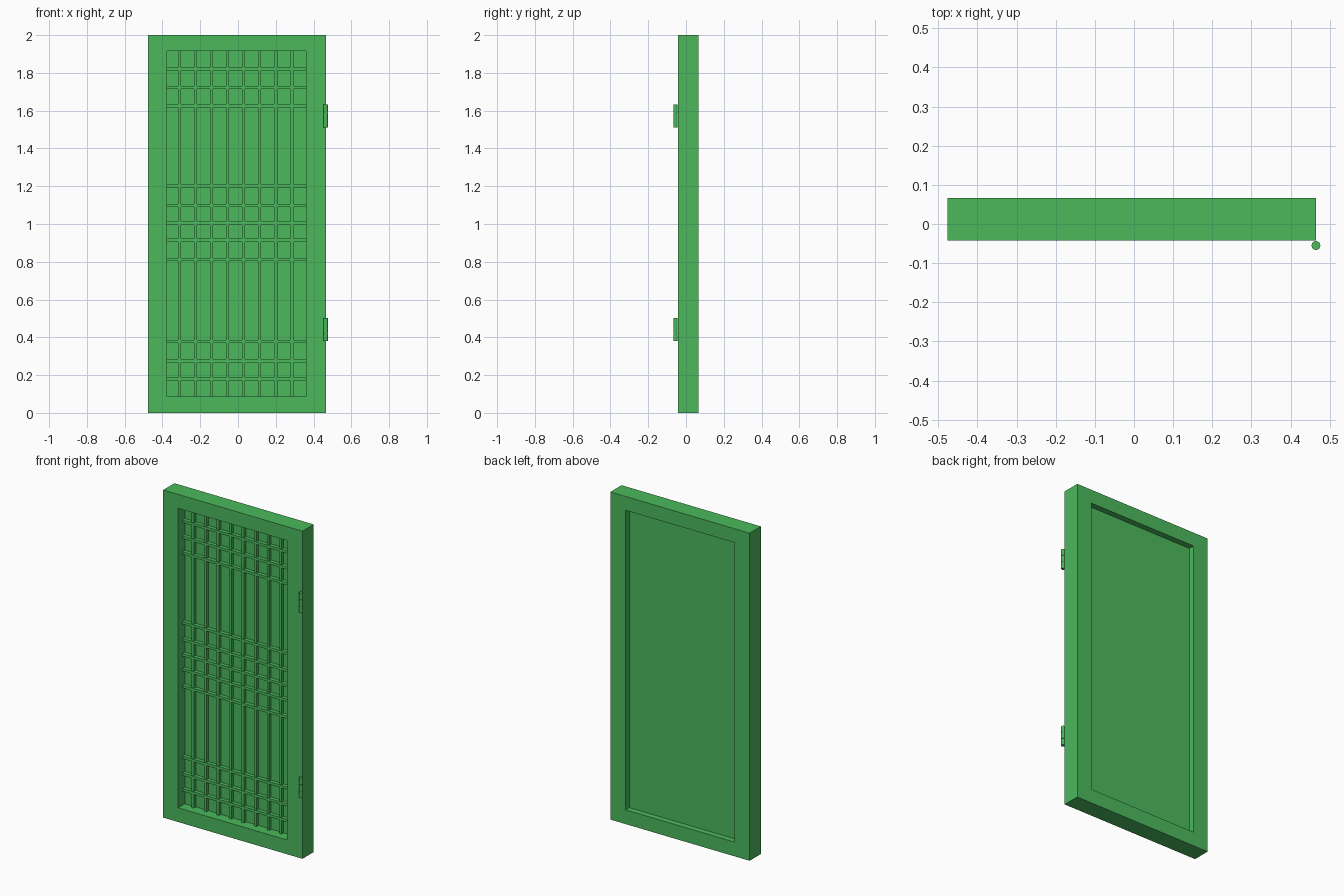
import bpy
import bmesh

cube = bpy.data.objects.get("Cube")
if cube:
    bpy.data.objects.remove(cube, do_unlink=True)

green = bpy.data.materials.new("green paint")
green.use_nodes = True
color = (0.072, 0.485, 0.108, 1)
green.diffuse_color = color
green.node_tree.nodes["Principled BSDF"].inputs["Base Color"].default_value = color

# Shared layout: opening edges and depths
LEFT, RIGHT, BOTTOM, TOP = -0.375, 0.361, 0.087, 1.915
FRONT, BACK = -0.042, 0.066
PANEL_FRONT, PANEL_BACK = 0.023, 0.03
BAR = 0.016


def finish(name, bm):
    bmesh.ops.recalc_face_normals(bm, faces=bm.faces)
    mesh = bpy.data.meshes.new(name)
    bm.to_mesh(mesh)
    bm.free()
    mesh.materials.append(green)
    obj = bpy.data.objects.new(name, mesh)
    bpy.context.collection.objects.link(obj)
    return obj


def box(name, x0, x1, y0, y1, z0, z1):
    bm = bmesh.new()
    bmesh.ops.create_cube(bm, size=1)
    for v in bm.verts:
        v.co.x = x0 if v.co.x < 0 else x1
        v.co.y = y0 if v.co.y < 0 else y1
        v.co.z = z0 if v.co.z < 0 else z1
    return finish(name, bm)


def rect_loop(bm, x0, x1, z0, z1, y):
    return [bm.verts.new((x, y, z)) for x, z in ((x0, z0), (x1, z0), (x1, z1), (x0, z1))]


# Door frame: four rectangular loops joined into a closed ring
bm = bmesh.new()
outer = (-0.476, 0.465, 0, 2)
inner = (LEFT, RIGHT, BOTTOM, TOP)
loops = [rect_loop(bm, *rect, y) for rect, y in
         ((outer, FRONT), (inner, FRONT), (inner, BACK), (outer, BACK))]
for i, a in enumerate(loops):
    b = loops[(i + 1) % 4]
    for j in range(4):
        k = (j + 1) % 4
        bm.faces.new((a[j], a[k], b[k], b[j]))
finish("door_frame", bm)

# Thin panel behind the lattice
box("panel", LEFT, RIGHT, PANEL_FRONT, PANEL_BACK, BOTTOM, TOP)

# Upright lattice bars
for i in range(8):
    x = -0.309 + 0.0848 * i
    box(f"upright_bar_{i + 1}", x - BAR / 2, x + BAR / 2, 0.004, PANEL_FRONT, BOTTOM, TOP)

# Cross bars in three groups
for i, z in enumerate((0.18, 0.276, 0.379, 0.811, 0.914, 1.004, 1.097, 1.2,
                       1.626, 1.722, 1.82)):
    box(f"cross_bar_{i + 1}", LEFT, RIGHT, 0.0, PANEL_FRONT, z - BAR / 2, z + BAR / 2)


def cylinder(bm, radius, z0, z1):
    ring = bmesh.ops.create_cone(bm, cap_ends=True, segments=24, radius1=radius,
                                 radius2=radius, depth=z1 - z0)
    bmesh.ops.translate(bm, verts=ring["verts"], vec=(0.465, -0.055, (z0 + z1) / 2))


# Hinges: three knuckles around a pin
for name, z in (("lower", 0.442), ("upper", 1.571)):
    bm = bmesh.new()
    for i in (-1, 0, 1):
        cylinder(bm, 0.0112, z + i * 0.041 - 0.0195, z + i * 0.041 + 0.0195)
    cylinder(bm, 0.009, z - 0.061, z + 0.061)
    hinge = finish(f"{name}_hinge", bm)
    bpy.ops.object.select_all(action="DESELECT")
    hinge.select_set(True)
    bpy.context.view_layer.objects.active = hinge
    bpy.ops.object.shade_smooth_by_angle()
